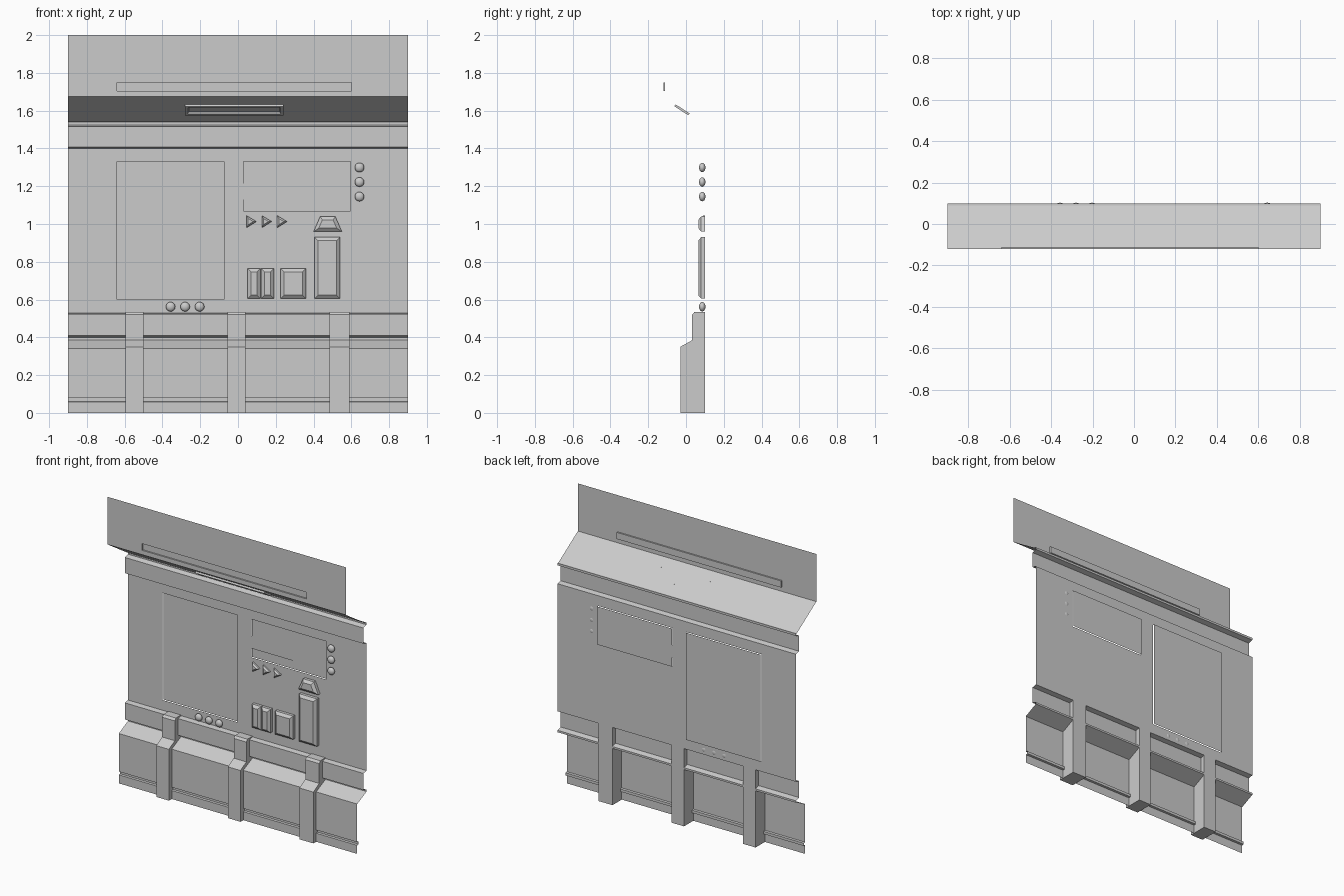
import bpy, bmesh
from mathutils import Matrix, Vector

default = bpy.data.objects.get("Cube")
if default:
    bpy.data.objects.remove(default, do_unlink=True)

HALF = 0.9        # half width of the wall
WALL = 0.10       # depth of the main panel
FASCIA = -0.12    # depth of the overhanging fascia


def finish(name, bm):
    mesh = bpy.data.meshes.new(name)
    bm.to_mesh(mesh)
    bm.free()
    obj = bpy.data.objects.new(name, mesh)
    bpy.context.collection.objects.link(obj)
    return obj


def profile_sheet(name, points):
    """Open (y, z) profile, listed downwards, swept across the width."""
    bm = bmesh.new()
    rows = [[bm.verts.new((x, y, z)) for x in (-HALF, HALF)] for y, z in points]
    for a, b in zip(rows, rows[1:]):
        bm.faces.new((a[0], b[0], b[1], a[1]))
    return finish(name, bm)


def holed_sheet(name, y, z0, z1, holes):
    """Flat upright sheet with rectangular openings (x0, x1, z0, z1)."""
    xs = sorted({-HALF, HALF, *(v for h in holes for v in h[:2])})
    zs = sorted({z0, z1, *(v for h in holes for v in h[2:])})
    bm = bmesh.new()
    grid = [[bm.verts.new((x, y, z)) for x in xs] for z in zs]
    for j in range(len(zs) - 1):
        for i in range(len(xs) - 1):
            cx, cz = (xs[i] + xs[i + 1]) / 2, (zs[j] + zs[j + 1]) / 2
            if not any(a < cx < b and c < cz < d for a, b, c, d in holes):
                bm.faces.new((grid[j][i], grid[j][i + 1],
                              grid[j + 1][i + 1], grid[j + 1][i]))
    bmesh.ops.delete(bm, geom=[v for v in bm.verts if not v.link_faces], context='VERTS')
    return finish(name, bm)


def rect(x0, x1, z0, z1):
    return [(x0, z0), (x1, z0), (x1, z1), (x0, z1)]


def stepped(name, outline, y, steps):
    """Outline facing the front, shaped by (inset, height) steps."""
    bm = bmesh.new()
    face = bm.faces.new([bm.verts.new((x, y, z)) for x, z in outline])
    face.normal_update()
    for inset, height in steps:
        if inset:
            bmesh.ops.inset_region(bm, faces=[face], thickness=inset, depth=0,
                                   use_even_offset=True)
        else:
            new = bmesh.ops.extrude_discrete_faces(bm, faces=[face])["faces"]
            face = new[0]
        for v in face.verts:
            v.co.y -= height
        face.normal_update()
    return finish(name, bm)


def post(name, x0, x1):
    side = [(WALL, 0), (WALL, 0.535), (0.045, 0.535), (0.033, 0.52),
            (0.033, 0.385), (-0.03, 0.35), (-0.03, 0)]
    bm = bmesh.new()
    face = bm.faces.new([bm.verts.new((x0, y, z)) for y, z in side])
    new = bmesh.ops.extrude_face_region(bm, geom=[face])["geom"]
    bmesh.ops.translate(bm, vec=(x1 - x0, 0, 0),
                        verts=[v for v in new if isinstance(v, bmesh.types.BMVert)])
    bmesh.ops.recalc_face_normals(bm, faces=bm.faces)
    return finish(name, bm)


def knob(name, x, z):
    bm = bmesh.new()
    bmesh.ops.create_uvsphere(bm, u_segments=16, v_segments=10, radius=0.025)
    bmesh.ops.scale(bm, vec=(1, 0.68, 1), verts=bm.verts)
    bmesh.ops.translate(bm, vec=(x, 0.086, z), verts=bm.verts)
    for f in bm.faces:
        f.smooth = True
    return finish(name, bm)


# Main panel with two screen openings, and their shallow trays
screens = {"large_screen": (-0.64, -0.075, 0.60, 1.33),
           "small_screen": (0.03, 0.595, 1.07, 1.33)}
holed_sheet("wall_panel", WALL, 0.53, 1.40, list(screens.values()))
for name, box in screens.items():
    stepped(name, rect(*box), WALL, [(0.009, -0.009)])

# Fascia with a shallow light strip
strip = (-0.64, 0.60, 1.705, 1.75)
holed_sheet("fascia", FASCIA, 1.675, 2.0, [strip])
stepped("fascia_strip", rect(*strip), FASCIA, [(0, -0.01)])

# Sloped soffit and upper rail
profile_sheet("soffit_and_upper_rail", [
    (FASCIA, 1.675), (0.09, 1.54), (WALL, 1.54), (WALL, 1.525), (0.067, 1.515),
    (0.067, 1.408), (WALL, 1.40)])

# Lower rail and plinth
profile_sheet("lower_rail_and_plinth", [
    (WALL, 0.53), (0.067, 0.523), (0.067, 0.41), (WALL, 0.40), (WALL, 0.387),
    (0, 0.34), (0, 0.08), (0.015, 0.078), (0.015, 0.06), (0, 0.058), (0, 0)])

# Posts
for name, x0, x1 in (("right_post", -0.595, -0.5), ("middle_post", -0.055, 0.04),
                     ("left_post", 0.485, 0.59)):
    post(name, x0, x1)

# Bevelled buttons and lever
raised = [(0, 0.02), (0.018, 0.015)]
buttons = {"split_button_a": rect(0.05, 0.118, 0.605, 0.765),
           "split_button_b": rect(0.122, 0.19, 0.605, 0.765),
           "square_button": rect(0.225, 0.36, 0.605, 0.765),
           "tall_button": rect(0.405, 0.54, 0.605, 0.93),
           "lever_cap": [(0.40, 0.96), (0.55, 0.96), (0.515, 1.04), (0.435, 1.04)]}
for name, outline in buttons.items():
    stepped(name, outline, WALL, raised)

# Arrow markers
for i in range(3):
    x = 0.045 + i * 0.081
    stepped(f"arrow_{i + 1}", [(x, 0.98), (x + 0.053, 1.013), (x, 1.045)], WALL,
            [(0, 0.01), (0.009, 0.01)])

# Slot block set in the small screen
stepped("screen_slot", rect(-0.027, 0.345, 1.13, 1.215), 0.122, [(0.022, 0.02)])

# Round knobs
for i in range(3):
    knob(f"side_knob_{i + 1}", 0.643, 1.145 + i * 0.077)
    knob(f"lower_knob_{i + 1}", -0.357 + i * 0.077, 0.562)

# Lamp lying on the soffit
lamp = stepped("soffit_lamp", rect(-0.26, 0.26, -0.044, 0.044), 0,
               [(0, 0.012), (0.014, 0), (0.006, -0.009)])
up = Vector((0, FASCIA - 0.09, 1.675 - 1.54)).normalized()
across = Vector((1, 0, 0))
back = up.cross(across)
turn = Matrix((across, back, up)).transposed().to_4x4()
lamp.matrix_world = Matrix.Translation((-0.02, -0.018, 1.6095)) @ turn
